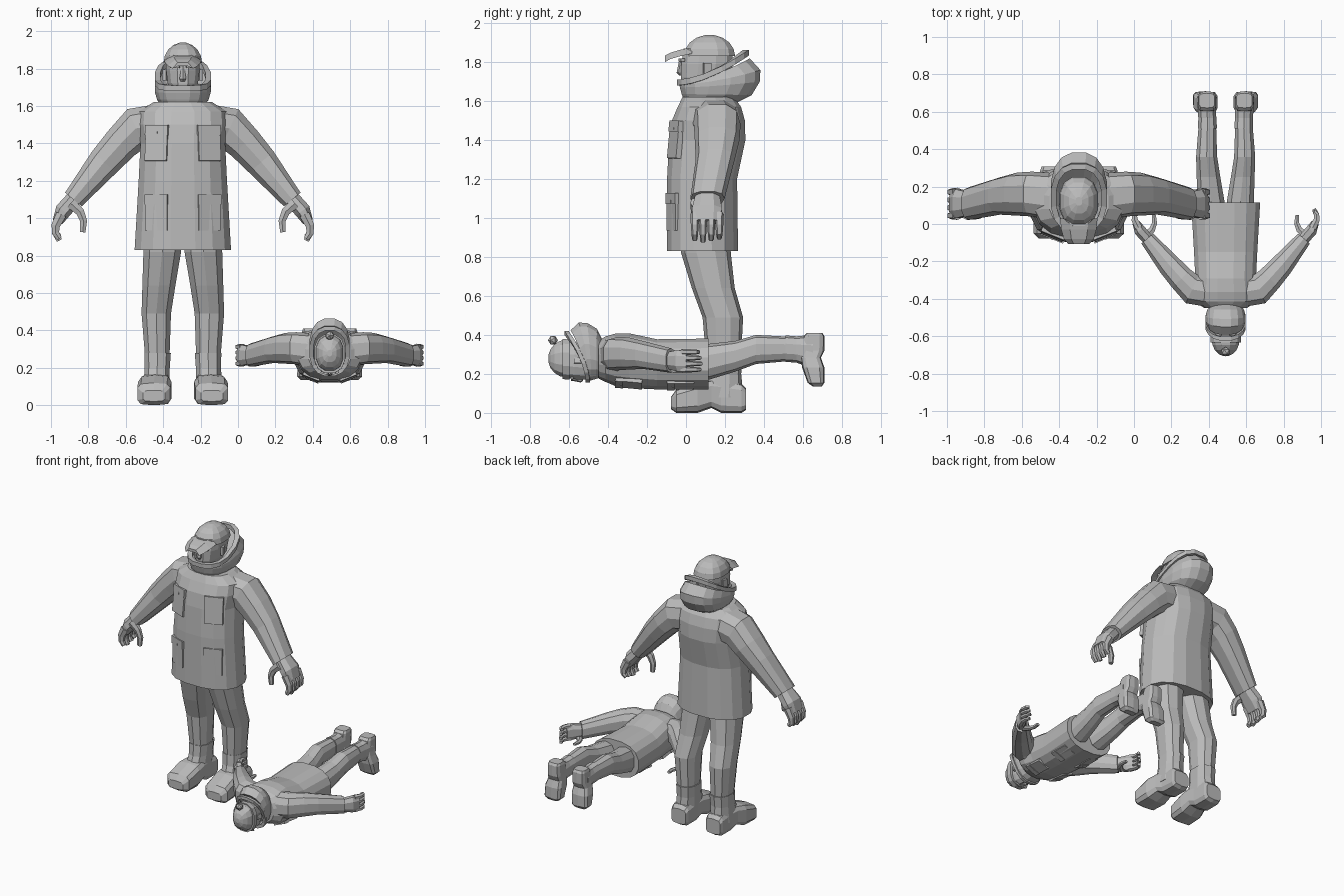
import bpy, bmesh, math
from mathutils import Vector, Matrix

if "Cube" in bpy.data.objects:
    bpy.data.objects.remove(bpy.data.objects["Cube"])

grey = bpy.data.materials.new("plain grey")
grey.use_nodes = True
tone = (.5, .5, .5, 1)
grey.diffuse_color = tone
grey.node_tree.nodes["Principled BSDF"].inputs["Base Color"].default_value = tone

# Both figures share their parts: one stands, one lies face down at a smaller size
quarter_turn = Matrix.Rotation(math.pi / 2, 4, 'X')
PLACES = {
    "standing": Matrix.Translation((-.295, 0, 0)),
    "lying": Matrix.Translation((.49, .71, .19)) @ quarter_turn @ Matrix.Scale(.716, 4),
}


def add(name, bm, mirror=False, figures=("standing", "lying")):
    """Turn the mesh into one object for each figure."""
    bmesh.ops.recalc_face_normals(bm, faces=bm.faces)
    mesh = bpy.data.meshes.new(name)
    bm.to_mesh(mesh)
    bm.free()
    mesh.materials.append(grey)
    for figure in figures:
        part = bpy.data.objects.new(figure + "_" + name, mesh)
        bpy.context.collection.objects.link(part)
        part.matrix_world = PLACES[figure]
        if mirror:
            modifier = part.modifiers.new("mirror", 'MIRROR')
            modifier.use_mirror_merge = False


def skin(rings, bm=None, capped=True):
    """Join rings of points; cap the ends, or join the last ring to the first."""
    bm = bm or bmesh.new()
    loops = [[bm.verts.new(point) for point in ring] for ring in rings]
    if capped:
        bm.faces.new(loops[0])
        bm.faces.new(loops[-1])
    else:
        loops.append(loops[0])
    count = len(loops[0])
    for lower, upper in zip(loops, loops[1:]):
        for i in range(count):
            j = (i + 1) % count
            bm.faces.new((lower[i], lower[j], upper[j], upper[i]))
    return bm


def oval(centre, across, along, sides=12, power=2.4):
    """Rounded ring spanned by two half-axes; a higher power is boxier."""
    ring = []
    for i in range(sides):
        angle = math.tau * (i + .5) / sides
        c, s = math.cos(angle), math.sin(angle)
        u = math.copysign(abs(c) ** (2 / power), c)
        v = math.copysign(abs(s) ** (2 / power), s)
        ring.append(Vector(centre) + Vector(across) * u + Vector(along) * v)
    return ring


def upright(rows, sides=12):
    """Stack of rings: height, middle x, half width, front y, back y."""
    return skin([oval((x, (front + back) / 2, z), (wide, 0, 0),
                      (0, (back - front) / 2, 0), sides)
                 for z, x, wide, front, back in rows])


def centred(rows, sides=12):
    return upright([(z, 0, *rest) for z, *rest in rows], sides)


def limb(rows, sides=8, bm=None):
    """Bent tube: x, y, z, half thickness, half depth."""
    rings = []
    for i, (x, y, z, thick, deep) in enumerate(rows):
        before, after = rows[max(i - 1, 0)], rows[min(i + 1, len(rows) - 1)]
        way = Vector((after[0] - before[0], 0, after[2] - before[2])).normalized()
        rings.append(oval((x, y, z), (way.z * thick, 0, -way.x * thick), (0, deep, 0), sides))
    return skin(rings, bm)


def finger(bm, y, path):
    """Tapering finger along x and z points."""
    limb([(x, y, z, .031 - .005 * i, .023 - .003 * i) for i, (x, z) in enumerate(path)], 6, bm)


def dome(base, height, wide, front, back):
    """Crown made of rings that follow a quarter circle."""
    middle = (front + back) / 2
    rows = []
    for i in range(5):
        angle = i * math.pi / 9
        shrink, rise = math.cos(angle), math.sin(angle)
        rows.append((base + height * rise, wide * shrink,
                     middle + (front - middle) * shrink, middle + (back - middle) * shrink))
    return centred(rows)


def box(bm, centre, size, turn):
    place = Matrix.Translation(centre) @ turn @ Matrix.Diagonal((*size, 1))
    bmesh.ops.create_cube(bm, size=1, matrix=place)


# Coat body
add("coat", centred([
    (.83, .262, -.1, .27), (1.2, .24, -.1, .265), (1.4, .23, -.09, .308),
    (1.5, .245, -.075, .305), (1.57, .24, -.045, .285), (1.62, .16, -.02, .25)], 16))

# Sleeves
add("sleeve", limb([
    (.1, .14, 1.505, .115, .13), (.25, .16, 1.48, .118, .12), (.33, .16, 1.4, .1, .115),
    (.42, .15, 1.3, .09, .1), (.585, .11, 1.1, .06, .088)], 10), True)

# Hands: palm, four fingers and a thumb
hand = limb([(.56, .11, 1.13, .045, .06), (.64, .108, 1.04, .047, .082), (.67, .105, .98, .03, .077)])
for i in range(4):
    tip = .88 + .01 * abs(i - 1)
    finger(hand, .045 + .042 * i, [(.65, 1.02), (.68, .96), (.68, .92), (.66, tip)])
finger(hand, .045, [(.6, 1.08), (.55, 1.035), (.53, .985), (.535, .925)])
add("hand", hand, True)

# Coat pockets with flaps and buttons
pockets = bmesh.new()
outward = Matrix.Rotation(.38, 4, 'Z')
for y, z, lean in ((-.05, 1.4, -.1), (-.06, 1.03, 0)):
    turn = outward @ Matrix.Rotation(lean, 4, 'X')
    middle = Vector((.137, y, z))
    box(pockets, middle, (.125, .035, .19), turn)
    box(pockets, middle + turn @ Vector((0, -.004, .07)), (.13, .036, .055), turn)
    box(pockets, middle + turn @ Vector((0, -.007, .055)), (.014, .034, .014), turn)
add("pockets", pockets, True)

# Trouser legs
add("trouser_leg", upright([
    (.98, .11, .1, -.04, .22), (.82, .11, .105, -.025, .23), (.64, .128, .092, .03, .25),
    (.49, .142, .082, .085, .293), (.24, .136, .067, .107, .28)], 10), True)

# Boots: shaft, then a foot running from heel to toe
add("boot_shaft", upright([
    (.28, .135, .074, .1, .29), (.2, .137, .07, .095, .283), (.08, .142, .072, .05, .295)], 10), True)
foot = [(.308, .015, .125, .14, .06), (.285, 0, .15, .14, .068), (.18, 0, .17, .14, .07),
        (.13, .025, .17, .143, .078), (.06, 0, .16, .15, .092), (-.05, 0, .12, .155, .09),
        (-.078, .02, .08, .155, .06)]
add("boot_foot", skin([oval((x, y, (low + high) / 2), (wide, 0, 0), (0, 0, (high - low) / 2), 10, 4)
                       for y, low, high, x, wide in foot]), True)

# Head with nose, brows and ears
add("head", centred([
    (1.58, .06, .04, .18), (1.66, .058, -.02, .2), (1.72, .083, -.03, .23),
    (1.79, .092, -.028, .245), (1.87, .09, -.015, .24)]))
add("nose", centred([(1.73, .012, -.035, 0), (1.745, .02, -.048, 0), (1.81, .009, -.035, 0)], 6))
face = bmesh.new()
tilt = Matrix.Rotation(.28, 4, 'Z')
box(face, (.042, -.022, 1.81), (.05, .02, .014), tilt)
box(face, (.094, .11, 1.765), (.02, .04, .06), tilt)
add("brow_and_ear", face, True)


# Folded-down hood: tilted rings sweeping up towards the back
def hood_ring(wide, front, back, low, high):
    ring = oval((0, (front + back) / 2, 0), (wide, 0, 0), (0, (back - front) / 2, 0), 16)
    for point in ring:
        reach = (point.y - front) / (back - front)
        point.z = low + (high - low) * max(0, reach) ** 1.7
    return ring


add("hood", skin([hood_ring(*row) for row in (
    (.11, -.01, .25, 1.6, 1.585), (.14, -.025, .34, 1.635, 1.63), (.152, -.035, .382, 1.67, 1.7),
    (.152, -.037, .385, 1.685, 1.76), (.14, -.035, .33, 1.7, 1.82), (.1, 0, .25, 1.67, 1.74))]))
rim = [hood_ring(.137 + grow, -.035 - grow, .31 + grow, 1.69 + lift, 1.845 + lift)
       for grow, lift in ((.015, -.01), (.015, .02), (-.015, .02), (-.015, -.01))]
add("hood_rim", skin(rim, capped=False))

# Peaked cap of the standing figure
add("cap", dome(1.83, .11, .106, -.014, .256), figures=["standing"])
outline = ((-1, 0), (-.5, 0), (.5, 0), (1, 0), (.5, .02), (-.5, .02))
peak = [[Vector((side * wide, y, z + thick - .025 * abs(side))) for side, thick in outline]
        for y, z, wide in ((.03, 1.868, .1), (-.03, 1.855, .094), (-.08, 1.84, .08), (-.108, 1.825, .055))]
add("cap_peak", skin(peak), figures=["standing"])

# Knitted hat of the lying figure, with a folded edge and a bobble
add("knitted_hat", dome(1.85, .13, .108, -.015, .262), figures=["lying"])
add("hat_fold", centred([(1.825, .118, -.03, .265), (1.875, .118, -.028, .268)]), figures=["lying"])
bobble = bmesh.new()
bmesh.ops.create_icosphere(bobble, subdivisions=1, radius=.036,
                           matrix=Matrix.Translation((0, .255, 1.945)))
add("hat_bobble", bobble, figures=["lying"])
